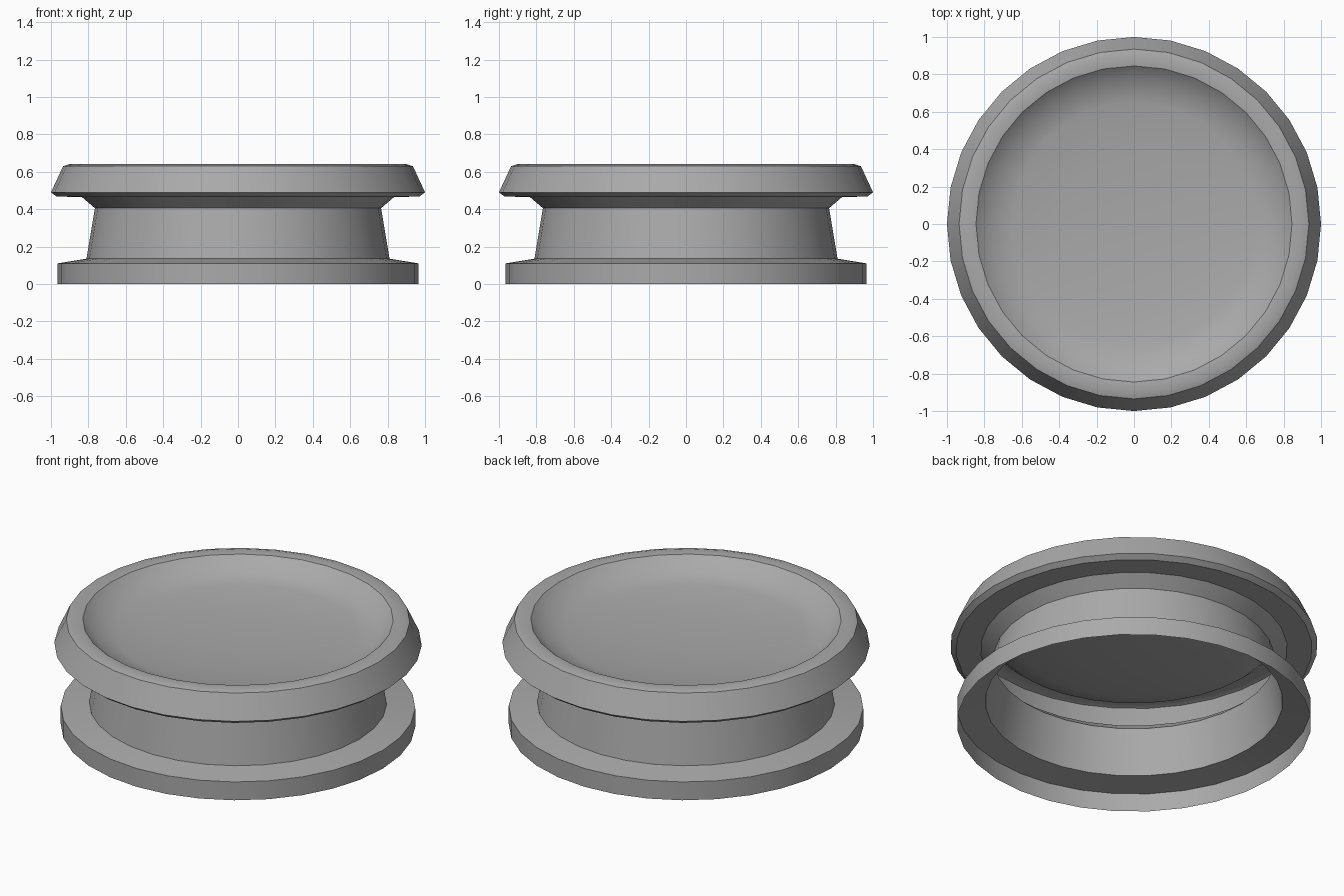
import bpy
import bmesh
import math

SIDES = 32

cube = bpy.data.objects.get("Cube")
if cube:
    bpy.data.objects.remove(cube, do_unlink=True)

grey = bpy.data.materials.new("plain_grey")
grey.use_nodes = True
colour = (0.4, 0.4, 0.4, 1)
grey.diffuse_color = colour
grey.node_tree.nodes["Principled BSDF"].inputs["Base Color"].default_value = colour


def lathe(name, profile):
    """Spin a (radius, height) profile about z into an open shell."""
    bm = bmesh.new()
    verts = [bm.verts.new((0, -r, z)) for r, z in profile]
    edges = [bm.edges.new(pair) for pair in zip(verts, verts[1:])]
    bmesh.ops.spin(bm, geom=verts + edges, cent=(0, 0, 0), axis=(0, 0, 1),
                   angle=math.tau, steps=SIDES, use_duplicate=False)
    bmesh.ops.remove_doubles(bm, verts=bm.verts, dist=0.0005)
    bmesh.ops.recalc_face_normals(bm, faces=bm.faces)
    # The open shell must face outwards: the bowl looks up
    bm.faces.ensure_lookup_table()
    bowl_face = min(bm.faces, key=lambda f: f.calc_center_median().xy.length)
    if bowl_face.normal.z < 0:
        bmesh.ops.reverse_faces(bm, faces=bm.faces)
    mesh = bpy.data.meshes.new(name)
    bm.to_mesh(mesh)
    bm.free()
    obj = bpy.data.objects.new(name, mesh)
    bpy.context.collection.objects.link(obj)
    mesh.materials.append(grey)
    bpy.ops.object.select_all(action="DESELECT")
    obj.select_set(True)
    bpy.context.view_layer.objects.active = obj
    bpy.ops.object.shade_smooth_by_angle(angle=math.radians(30))
    return obj


# Foot flange, tapered waist, overhanging rim and dished top, open underneath
foot = [(0.965, 0), (0.965, 0.11), (0.81, 0.135)]
waist = [(0.765, 0.405), (0.835, 0.465)]
rim = [(0.97, 0.467), (1.0, 0.49), (0.935, 0.63), (0.9, 0.641), (0.845, 0.635)]
bowl = [(0.77, 0.568), (0.65, 0.542), (0.4, 0.52), (0, 0.505)]
lathe("dished_pedestal", foot + waist + rim + bowl)
